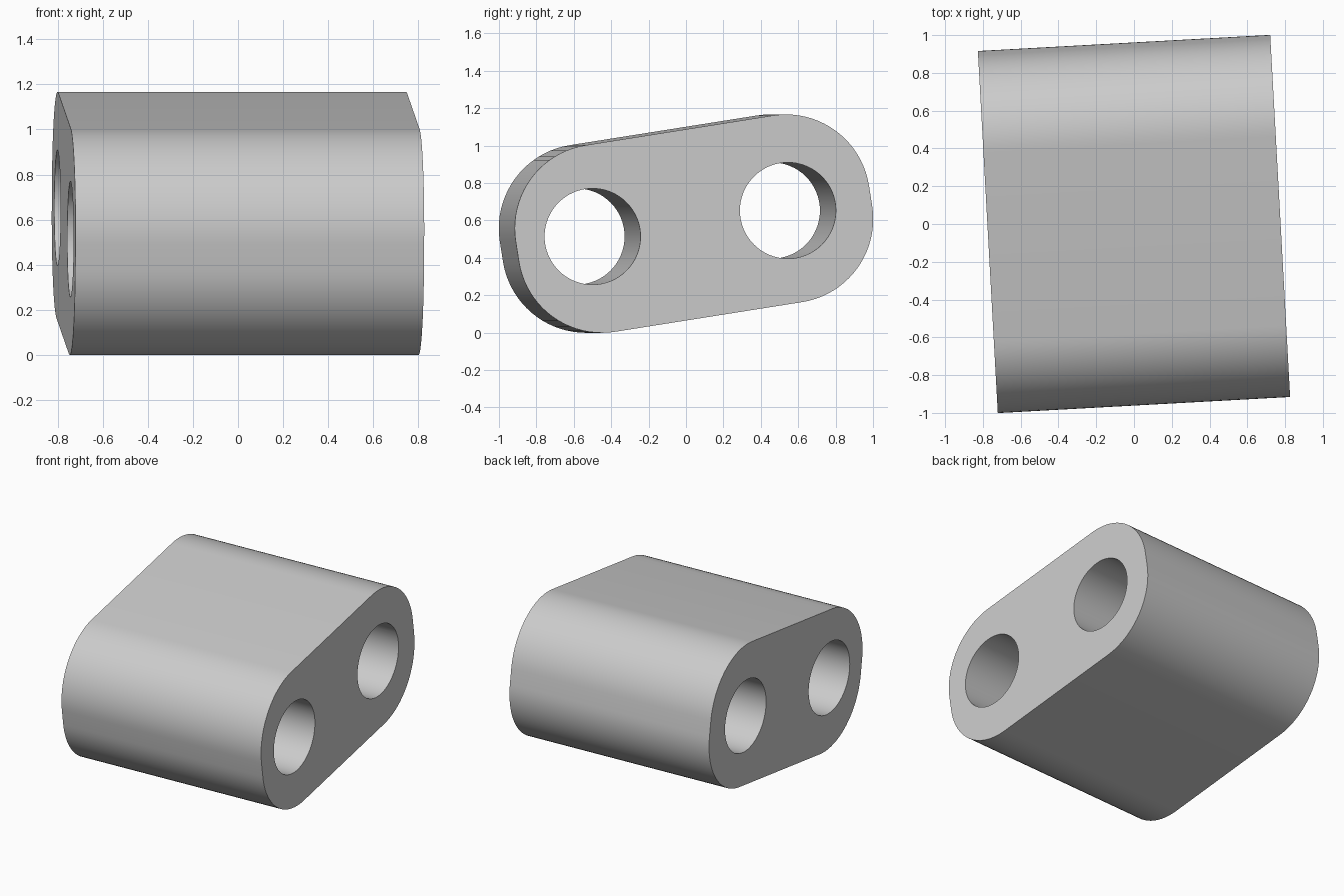
import bpy, bmesh
from math import radians, sin, cos, pi
from mathutils import Matrix

cube = bpy.data.objects.get("Cube")
if cube:
    bpy.data.objects.remove(cube)

LENGTH, WIDTH, HEIGHT, RADIUS = 1.55, 1.915, 1.01, 0.45
CENTRE_Z, YAW, TILT = 0.5825, radians(3.15), radians(9)
HOLE_RADIUS = 0.257
HOLES = [(-0.543, -0.069), (0.503, 0.07)]

grey = bpy.data.materials.new("light grey")
grey.use_nodes = True
colour = (0.6, 0.6, 0.6, 1)
grey.diffuse_color = colour
grey.node_tree.nodes["Principled BSDF"].inputs["Base Color"].default_value = colour


def prism(name, profile, length):
    """Extrude a closed (y, z) profile along x, centred on the origin."""
    bm = bmesh.new()
    face = bm.faces.new([bm.verts.new((-length / 2, y, z)) for y, z in profile])
    side = bmesh.ops.extrude_face_region(bm, geom=[face])["geom"]
    bmesh.ops.translate(bm, vec=(length, 0, 0),
                        verts=[v for v in side if isinstance(v, bmesh.types.BMVert)])
    bmesh.ops.recalc_face_normals(bm, faces=bm.faces)
    mesh = bpy.data.meshes.new(name)
    bm.to_mesh(mesh)
    bm.free()
    mesh.materials.append(grey)
    obj = bpy.data.objects.new(name, mesh)
    bpy.context.collection.objects.link(obj)
    return obj


def arc(cy, cz, r, start, sweep, steps):
    return [(cy + r * cos(start + sweep * i / steps),
             cz + r * sin(start + sweep * i / steps)) for i in range(steps + 1)]


# Block: rounded rectangle, tilted about its long axis
outline = []
for i, (sy, sz) in enumerate([(1, 1), (-1, 1), (-1, -1), (1, -1)]):
    outline += arc(sy * (WIDTH / 2 - RADIUS), sz * (HEIGHT / 2 - RADIUS),
                   RADIUS, i * pi / 2, pi / 2, 20)
block = prism("sleeve_block", outline, LENGTH)
block.data.transform(Matrix.Rotation(TILT, 4, "X"))

# Two through bores
bpy.context.view_layer.objects.active = block
for y, z in HOLES:
    cutter = prism("bore_cutter", arc(y, z, HOLE_RADIUS, 0, 2 * pi, 64)[:-1], LENGTH * 2)
    cutter.hide_render = True
    cut = block.modifiers.new("bore", "BOOLEAN")
    cut.operation = "DIFFERENCE"
    cut.solver = "EXACT"
    cut.object = cutter
    bpy.ops.object.modifier_apply(modifier=cut.name)
    bpy.data.objects.remove(cutter)

# Place and shade
block.data.transform(Matrix.Translation((0, 0, CENTRE_Z)) @ Matrix.Rotation(YAW, 4, "Z"))
bpy.ops.object.select_all(action="DESELECT")
block.select_set(True)
bpy.ops.object.shade_smooth_by_angle(angle=radians(30))
